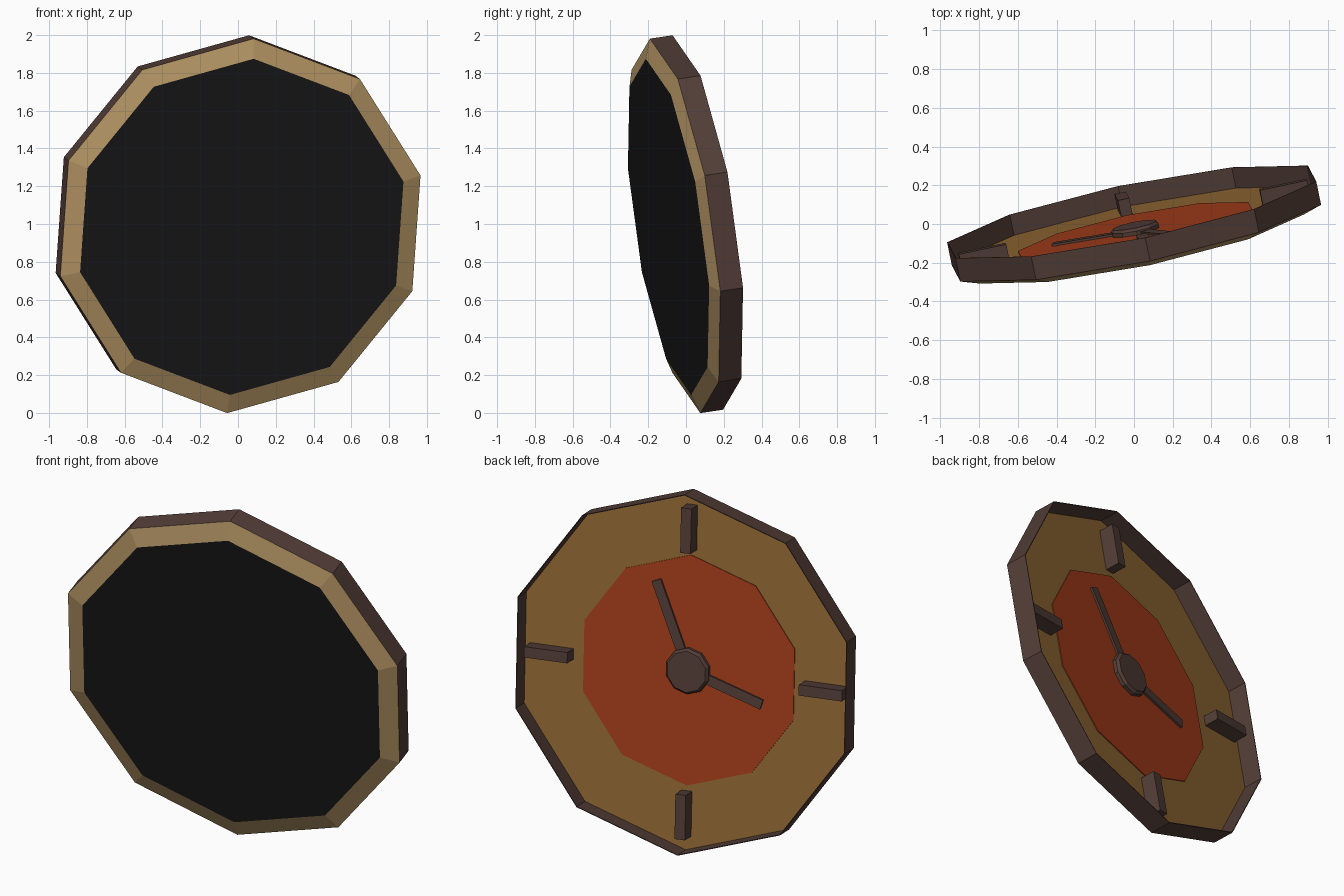
import bpy, bmesh
from math import sin, cos, pi, radians
from mathutils import Matrix, Vector

if "Cube" in bpy.data.objects:
    bpy.data.objects.remove(bpy.data.objects["Cube"])

# Tilted frame of the clock: local X = twelve o'clock spoke, Z = out of the dial, z = 0 at the rim edge
Z = Vector((-0.2, 0.969, 0.1447)).normalized()
X = Vector((0.07, -0.133, 0.989))
X = (X - Z * X.dot(Z)).normalized()
Y = Z.cross(X)
POSE = Matrix((X, Y, Z)).transposed().to_4x4()
POSE.translation = (-0.012, 0.0625, 1.008)
SIDES = 10


def material(name, rgb):
    m = bpy.data.materials.new(name)
    m.diffuse_color = (*rgb, 1)
    m.use_nodes = True
    m.node_tree.nodes["Principled BSDF"].inputs["Base Color"].default_value = m.diffuse_color
    return m


BROWN = material("dark_wood", (0.085, 0.047, 0.038))
TAN = material("tan_wood", (0.46, 0.30, 0.13))
GOLD = material("gold_brown", (0.29, 0.14, 0.035))
ORANGE = material("orange", (0.38, 0.047, 0.011))
BLACK = material("black", (0.009, 0.009, 0.009))


def add(name, bm, mat):
    me = bpy.data.meshes.new(name)
    bm.to_mesh(me)
    bm.free()
    me.materials.append(mat)
    ob = bpy.data.objects.new(name, me)
    ob.matrix_world = POSE
    bpy.context.collection.objects.link(ob)
    return ob


def lathe(name, profile, mat, cap_start=False, cap_end=False):
    """Ten-sided sweep of (radius, height) points."""
    bm = bmesh.new()
    rings = [[bm.verts.new((r * cos(2 * pi * i / SIDES), r * sin(2 * pi * i / SIDES), h))
              for i in range(SIDES)] for r, h in profile]
    for a, b in zip(rings, rings[1:]):
        for i in range(SIDES):
            j = (i + 1) % SIDES
            bm.faces.new((a[i], a[j], b[j], b[i]))
    if cap_start:
        bm.faces.new(rings[0][::-1])
    if cap_end:
        bm.faces.new(rings[-1])
    return add(name, bm, mat)


def bar(name, angle, r0, r1, width, h0, h1, mat):
    """Box lying along a spoke of the dial."""
    bm = bmesh.new()
    bmesh.ops.create_cube(bm, size=1, matrix=Matrix.Rotation(radians(angle), 4, 'Z')
                          @ Matrix.Translation(((r0 + r1) / 2, 0, (h0 + h1) / 2))
                          @ Matrix.Diagonal((r1 - r0, width, h1 - h0, 1)))
    return add(name, bm, mat)


# Case: black front plate, tan bevel, thin brown rim
lathe("front_plate", [(0.9, -0.16)], BLACK, cap_start=True)
lathe("front_bevel", [(0.9, -0.16), (1.0025, -0.124)], TAN)
lathe("rim", [(1.0025, -0.124), (1.0025, 0), (0.998, 0), (0.998, -0.11)], BROWN)

# Recessed dial with raised centre disc
lathe("dial", [(0.998, -0.11)], GOLD, cap_end=True)
lathe("dial_centre", [(0.64, -0.11), (0.64, -0.105)], ORANGE, cap_end=True)

# Hour marks
for k in range(4):
    bar(f"hour_mark_{k + 1}", 90 * k, 0.67, 0.92, 0.06, -0.11, -0.025, BROWN)

# Hands and hub
bar("long_hand", 22.2, 0.05, 0.515, 0.056, -0.105, -0.093, BROWN)
bar("short_hand", -107.2, 0.05, 0.447, 0.056, -0.105, -0.093, BROWN)
lathe("hub", [(0.128, -0.105), (0.128, -0.085), (0.115, -0.07)], BROWN, cap_end=True)
